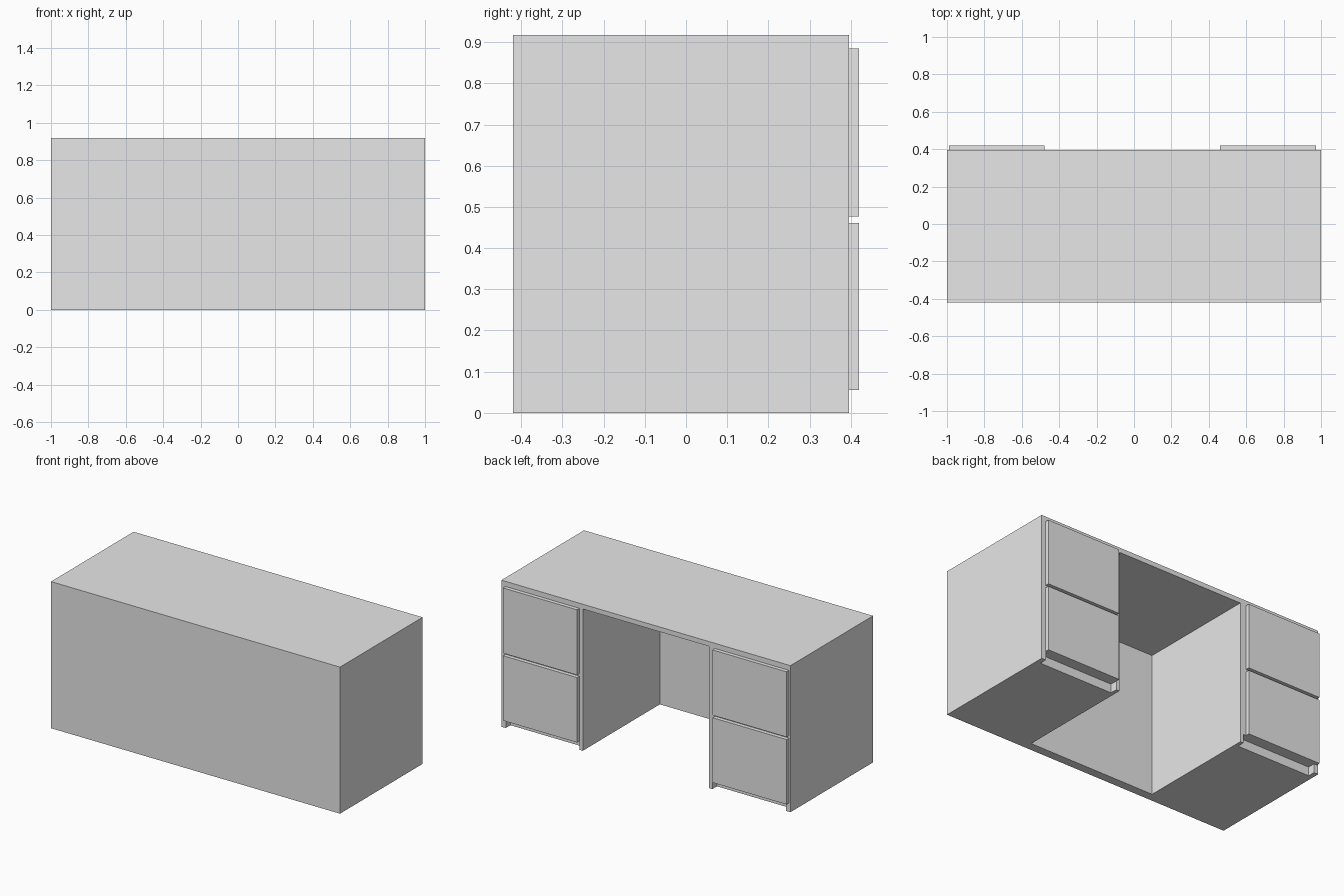
import bpy
import bmesh

cube = bpy.data.objects.get("Cube")
if cube:
    bpy.data.objects.remove(cube, do_unlink=True)

# One plain grey finish for the whole desk
grey = bpy.data.materials.new("plain_grey")
grey.use_nodes = True
grey.diffuse_color = (0.8, 0.8, 0.8, 1)
grey.node_tree.nodes["Principled BSDF"].inputs["Base Color"].default_value = (0.8, 0.8, 0.8, 1)


def box(name, x, y, z):
    """Box from (min, max) pairs on each axis."""
    bm = bmesh.new()
    bmesh.ops.create_cube(bm, size=1)
    for v in bm.verts:
        v.co = [r[1] if c > 0 else r[0] for c, r in zip(v.co, (x, y, z))]
    mesh = bpy.data.meshes.new(name)
    bm.to_mesh(mesh)
    bm.free()
    mesh.materials.append(grey)
    obj = bpy.data.objects.new(name, mesh)
    bpy.context.scene.collection.objects.link(obj)
    return obj


def cut(target, cutter):
    """Subtract the cutter, bake the result and discard the cutter."""
    cutter.hide_render = True
    mod = target.modifiers.new("cut", 'BOOLEAN')
    mod.operation = 'DIFFERENCE'
    mod.solver = 'EXACT'
    mod.object = cutter
    bpy.context.view_layer.update()
    graph = bpy.context.evaluated_depsgraph_get()
    baked = bpy.data.meshes.new_from_object(target.evaluated_get(graph))
    target.modifiers.clear()
    target.data = baked
    bpy.data.objects.remove(cutter, do_unlink=True)


HEIGHT, FRONT, BACK, DRAWER_BACK = 0.917, -0.42, 0.396, 0.42
PANEL = 0.03            # thickness of top and sides
KNEE = 0.437            # half width of the knee space
KICK = 0.055            # height of the toe recess

# Carcass with the knee space open to the back and the floor
desk = box("desk_carcass", (-1, 1), (FRONT, BACK), (0, HEIGHT))
cut(desk, box("knee_cutter", (-KNEE, KNEE), (FRONT + 0.055, 1), (-1, HEIGHT - PANEL)))

# Toe recess under each drawer stack
for side in (-1, 1):
    xs = sorted((side * 0.46, side * (1 - PANEL)))
    cut(desk, box("toe_cutter", xs, (BACK - 0.046, 1), (-1, KICK)))

# Two drawer fronts on each pedestal
for side, x in (("right", (-0.99, -0.478)), ("left", (0.46, 0.972))):
    for level, z in (("lower", (KICK, 0.461)), ("upper", (0.477, 0.885))):
        box(f"{side}_{level}_drawer_front", x, (BACK, DRAWER_BACK), z)
